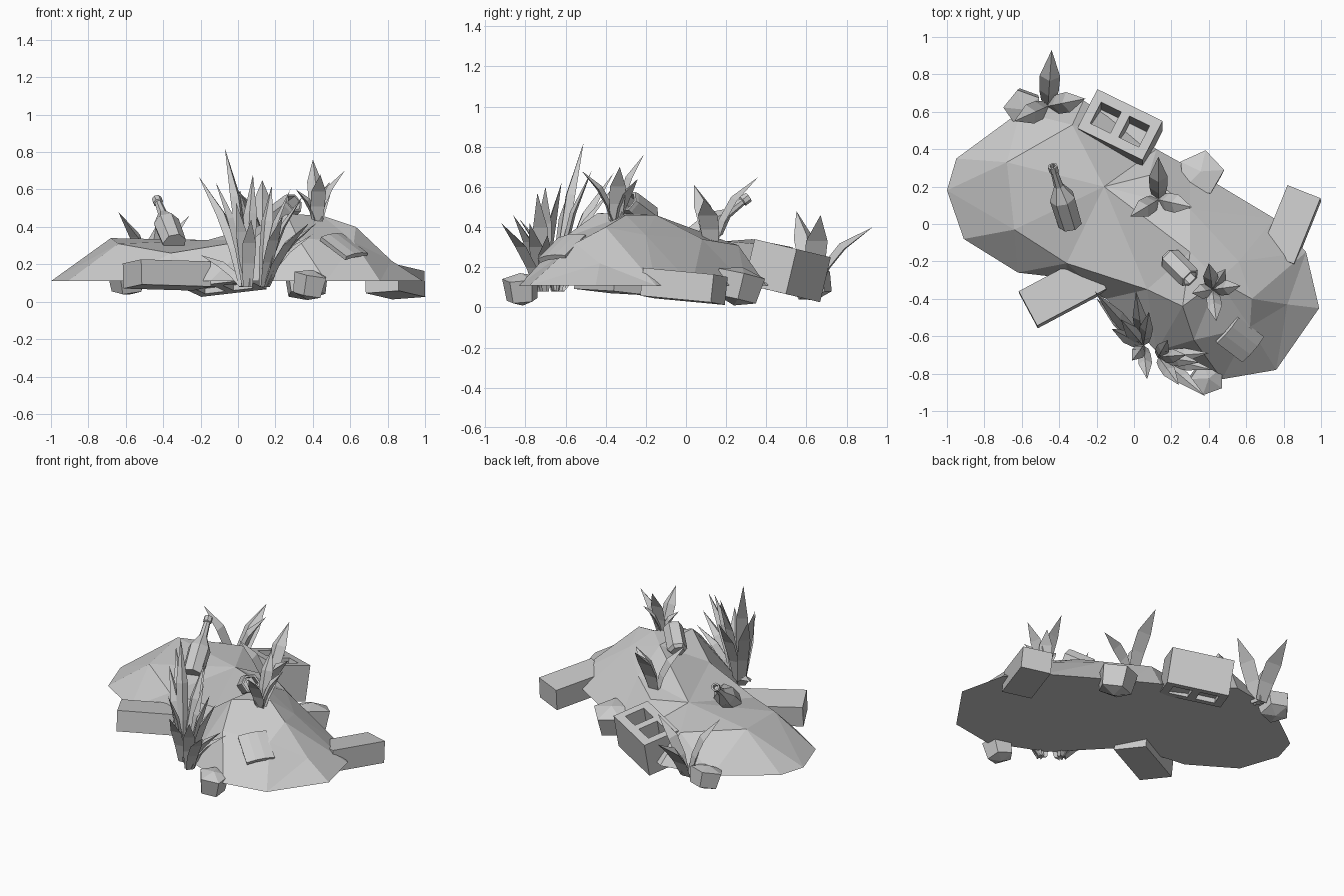
import bpy
import bmesh
from math import radians, cos, sin, tau
from mathutils import Vector, Matrix, Euler
from mathutils.geometry import delaunay_2d_cdt

cube = bpy.data.objects.get("Cube")
if cube:
    bpy.data.objects.remove(cube, do_unlink=True)

# One plain grey for everything
grey = bpy.data.materials.new("plain grey")
grey.use_nodes = True
tone = (0.6, 0.6, 0.6, 1)
grey.diffuse_color = tone
grey.node_tree.nodes["Principled BSDF"].inputs["Base Color"].default_value = tone


def finish(bm, name, location=(0, 0, 0), turn=(0, 0, 0)):
    """Turn a bmesh into a flat shaded object placed in the scene."""
    bmesh.ops.recalc_face_normals(bm, faces=bm.faces[:])
    mesh = bpy.data.meshes.new(name)
    bm.to_mesh(mesh)
    bm.free()
    mesh.materials.append(grey)
    obj = bpy.data.objects.new(name, mesh)
    obj.location = location
    obj.rotation_euler = Euler([radians(a) for a in turn])
    bpy.context.collection.objects.link(obj)
    return obj


def brick(name, location, turn, size):
    bm = bmesh.new()
    bmesh.ops.create_cube(bm, size=1)
    bmesh.ops.scale(bm, vec=size, verts=bm.verts[:])
    return finish(bm, name, location, turn)


def rock(name, location, radius, height, turn):
    """A five-sided stone with a shallow peak on top."""
    bm = bmesh.new()
    bmesh.ops.create_cone(bm, cap_ends=True, segments=5, radius1=radius * 0.85,
                          radius2=radius, depth=height)
    caps = [f for f in bm.faces if len(f.verts) == 5]
    bmesh.ops.poke(bm, faces=caps, offset=height * 0.25)
    return finish(bm, name, location, turn)


def lathe(name, start, end, profile, sides):
    """Revolve (radius, fraction of length) pairs about the line start-end."""
    axis = Vector(end) - Vector(start)
    frame = axis.to_track_quat("Z", "Y").to_matrix()
    bm = bmesh.new()
    rings = []
    for radius, along in profile:
        ring = []
        for i in range(sides):
            a = tau * i / sides
            p = Vector((radius * cos(a), radius * sin(a), along * axis.length))
            ring.append(bm.verts.new(Vector(start) + frame @ p))
        rings.append(ring)
    for low, high in zip(rings, rings[1:]):
        for i in range(sides):
            j = (i + 1) % sides
            bm.faces.new((low[i], low[j], high[j], high[i]))
    bm.faces.new(rings[0])
    bm.faces.new(rings[-1])
    return finish(bm, name)


def add_blade(bm, base, tip, width):
    """A keeled leaf that rises from the base and bends out to the tip."""
    base, tip = Vector(base), Vector(tip)
    reach = tip - base
    bend = base + Vector((reach.x * 0.26, reach.y * 0.26, reach.z * 0.6))
    side = Vector((-reach.y, reach.x, 0)).normalized()
    rings = []
    for t, swell in ((0, 0.7), (0.3, 0.95), (0.6, 1)):
        p = base.lerp(bend, t).lerp(bend.lerp(tip, t), t)
        along = bend.lerp(tip, t) - base.lerp(bend, t)
        keel = along.cross(side).normalized()
        w = width * swell / 2
        rings.append([bm.verts.new(q) for q in
                      (p - side * w, p + keel * w * 0.7, p + side * w)])
    point = bm.verts.new(tip)
    for low, high in zip(rings, rings[1:]):
        for i in range(3):
            j = (i + 1) % 3
            bm.faces.new((low[i], low[j], high[j], high[i]))
    for i in range(3):
        bm.faces.new((rings[-1][i], rings[-1][(i + 1) % 3], point))
    bm.faces.new(rings[0])


def plant(name, base, width, tips):
    bm = bmesh.new()
    for tip in tips:
        out = (Vector(tip) - Vector(base)) * 0.1
        out.z = 0
        add_blade(bm, Vector(base) + out, tip, width)
    return finish(bm, name)


# Mound: ground outline plus a few summits, joined by triangles
ground = 0.11
outline = [(-1, .18), (-.91, -.08), (-.62, -.26), (-.36, -.29), (-.15, -.4),
           (.12, -.68), (.47, -.83), (.76, -.78), (.99, -.45), (.92, -.15),
           (.75, .03), (.3, .3), (.12, .4), (-.27, .66), (-.61, .6),
           (-.95, .35)]
summits = [(-.68, .33, .34), (-.64, -.03, .31), (-.33, .53, .3),
           (-.36, -.21, .26), (-.16, .2, .33), (.08, .26, .31), (.3, .08, .34),
           (.07, -.35, .33), (.3, -.15, .46), (.26, -.44, .47),
           (.45, -.3, .46), (.32, -.62, .34), (.56, -.2, .36), (.63, -.4, .4),
           (.82, -.43, .22), (.62, -.55, .32)]
flat = [Vector(p) for p in outline] + [Vector(p[:2]) for p in summits]
heights = [ground] * len(outline) + [p[2] for p in summits]
points, _, tris, source, _, _ = delaunay_2d_cdt(
    flat, [], [list(range(len(outline)))], 1, 0.0001)
bm = bmesh.new()
verts = [bm.verts.new((p.x, p.y, heights[s[0]])) for p, s in zip(points, source)]
for tri in tris:
    bm.faces.new([verts[i] for i in tri])
rim = {s[0]: v for v, s in zip(verts, source)}
bm.faces.new([rim[i] for i in reversed(range(len(outline)))])
finish(bm, "earth_mound")

# Bricks half buried at the edge
brick("front_brick", (-.38, -.36, .143), (-6, 1.5, 28), (.42, .21, .135))
brick("side_brick", (.84, -.01, .105), (-4, 5, 68), (.38, .19, .14))

# Hollow block: a plate with two openings, thickened, and a floor inside
bm = bmesh.new()
xs = [-.195, -.145, -.025, .025, .145, .195]
ys = [-.12, -.065, .065, .12]
grid = [[bm.verts.new((x, y, 0)) for y in ys] for x in xs]
for i in range(len(xs) - 1):
    for j in range(len(ys) - 1):
        if not (j == 1 and i in (1, 3)):
            bm.faces.new((grid[i][j], grid[i + 1][j],
                          grid[i + 1][j + 1], grid[i][j + 1]))
place, tilt = (-.075, .505, .183), (-12, -6, -26)
block = finish(bm, "hollow_block", place, tilt)
thick = block.modifiers.new("thickness", "SOLIDIFY")
thick.thickness = 0.23
thick.offset = 0
brick("block_floor", Vector(place) - Vector((0, .01, .07)), tilt, (.32, .16, .03))

# Rocks around the rim
rock("back_rock", (-.59, .63, .11), .105, .1, (12, -8, 15))
rock("side_rock", (.36, .26, .105), .125, .13, (-8, 10, 60))
rock("front_rock", (.385, -.82, .09), .095, .11, (8, 8, 20))

# Bottle leaning out of the earth
lathe("bottle", (-.34, .0, .31), (-.435, .31, .55),
      [(.065, 0), (.07, .45), (.026, .66), (.02, .9), (.027, .91), (.027, 1),
       (.016, 1), (.016, .9)], 7)

# Open can sunk into the crest
lathe("can", (.18, -.17, .44), (.3, -.29, .53),
      [(.045, 0), (.062, .1), (.062, .9), (.058, 1), (.045, 1), (.045, .5)], 6)

# Bent tile lying on the front slope
bm = bmesh.new()
rows = [[bm.verts.new((x, y, .012 - 1.5 * x * x)) for y in (-.1, .1)]
        for x in (-.09, -.03, .03, .09)]
for a, b in zip(rows, rows[1:]):
    bm.faces.new((a[0], b[0], b[1], a[1]))
slope = Vector((.35, -.4, .85)).to_track_quat("Z", "Y").to_matrix()
tile = finish(bm, "bent_tile", (.57, -.62, .303))
tile.rotation_euler = (slope @ Matrix.Rotation(radians(10), 3, "Z")).to_euler()
tile.modifiers.new("thickness", "SOLIDIFY").thickness = 0.025

# Spiky plants
plant("tall_plant", (.05, -.65, .08), .072,
      [(-.21, -.36, .67), (-.07, -.51, .82), (.01, -.36, .6), (.08, -.47, .68),
       (-.12, -.56, .64), (-.01, -.73, .53), (.07, -.83, .44),
       (-.2, -.4, .25)])
plant("splayed_plant", (.13, -.71, .08), .072,
      [(.28, -.7, .6), (.35, -.74, .57), (.42, -.78, .42), (.38, -.92, .42),
       (.24, -.86, .46), (.18, -.62, .62), (.4, -.69, .36)])
plant("crest_plant", (.42, -.35, .42), .08,
      [(.4, -.21, .76), (.57, -.33, .7), (.44, -.52, .68), (.31, -.37, .6),
       (.49, -.24, .64)])
plant("middle_plant", (.13, .13, .31), .1,
      [(.13, .36, .65), (.31, .09, .54), (-.02, .04, .61)])
plant("back_plant", (-.46, .63, .09), .11,
      [(-.44, .93, .4), (-.26, .67, .46), (-.64, .55, .48)])
